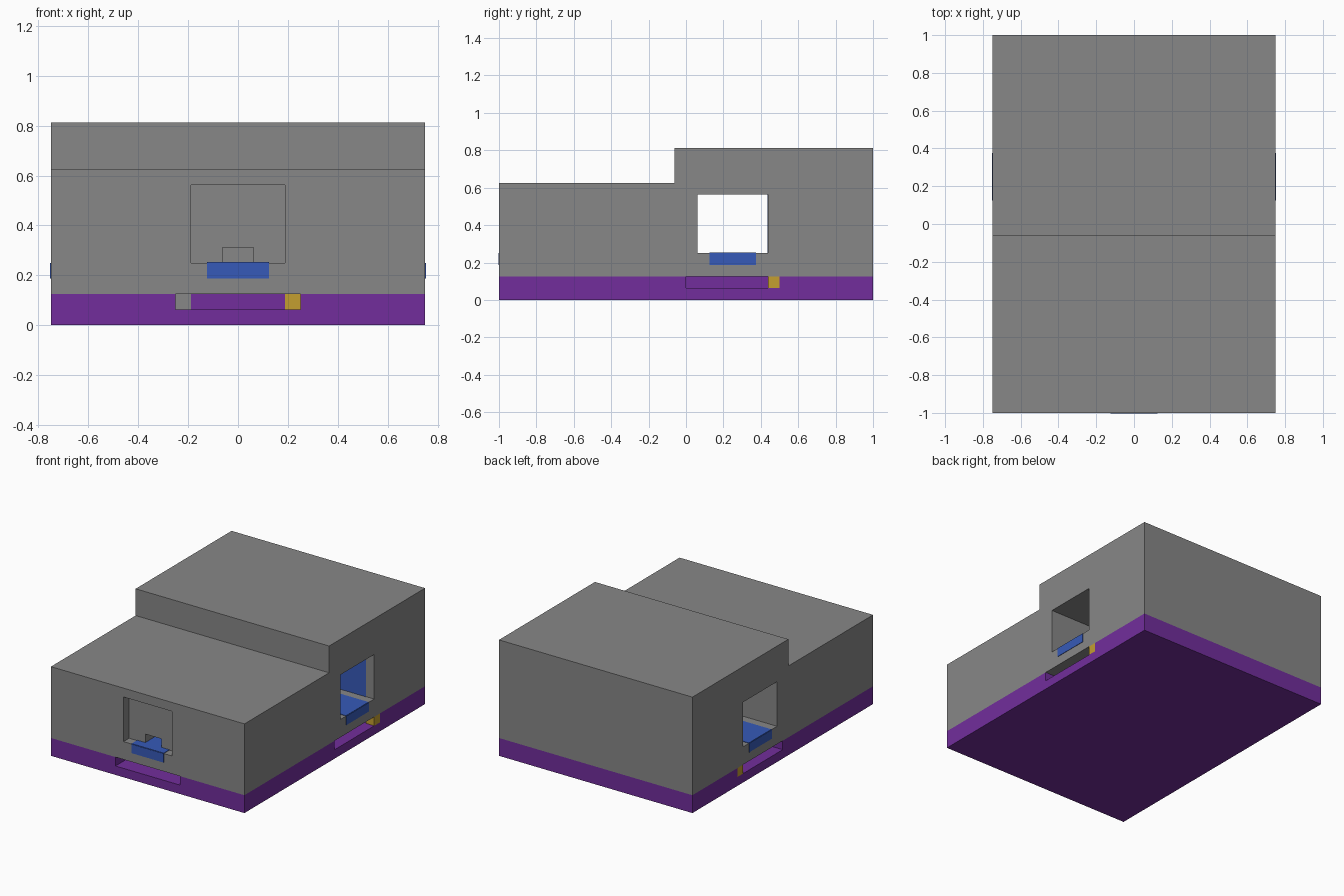
import bpy, bmesh

cube = bpy.data.objects.get("Cube")
if cube:
    bpy.data.objects.remove(cube, do_unlink=True)


def material(name, rgb):
    m = bpy.data.materials.new(name)
    m.use_nodes = True
    m.diffuse_color = (*rgb, 1)
    m.node_tree.nodes["Principled BSDF"].inputs["Base Color"].default_value = (*rgb, 1)
    return m


gray = material("stone gray", (0.245, 0.245, 0.245))
purple = material("base purple", (0.168, 0.027, 0.333))
blue = material("trim blue", (0.037, 0.102, 0.479))
yellow = material("marker yellow", (0.552, 0.342, 0.03))


def finish(name, bm, mat):
    bmesh.ops.recalc_face_normals(bm, faces=bm.faces)
    mesh = bpy.data.meshes.new(name)
    bm.to_mesh(mesh)
    bm.free()
    obj = bpy.data.objects.new(name, mesh)
    bpy.context.collection.objects.link(obj)
    mesh.materials.append(mat)
    return obj


def box(name, mat, xs, ys, zs):
    """Box spanning the given ranges."""
    bm = bmesh.new()
    bmesh.ops.create_cube(bm, size=1)
    for v in bm.verts:
        for i, (lo, hi) in enumerate((xs, ys, zs)):
            v.co[i] = hi if v.co[i] > 0 else lo
    return finish(name, bm, mat)


def cut(obj, xs, ys, zs):
    """Subtract a box and discard the cutter."""
    cutter = box("cutter", obj.data.materials[0], xs, ys, zs)
    cutter.hide_render = True
    mod = obj.modifiers.new("cut", "BOOLEAN")
    mod.operation = "DIFFERENCE"
    mod.solver = "EXACT"
    mod.object = cutter
    bpy.context.view_layer.objects.active = obj
    bpy.ops.object.modifier_apply(modifier=mod.name)
    bpy.data.objects.remove(cutter, do_unlink=True)


U = 1 / 16            # building unit
T = 0.003             # thickness of painted plates
W, L = 12 * U, 16 * U  # half width, half length
base_top, sill, head = 2 * U, 4 * U, 9 * U

# Stepped body from a side profile
bm = bmesh.new()
profile = [(-L, base_top), (L, base_top), (L, 13 * U), (-U, 13 * U), (-U, 10 * U), (-L, 10 * U)]
face = bm.faces.new([bm.verts.new((-W, y, z)) for y, z in profile])
ext = bmesh.ops.extrude_face_region(bm, geom=[face])
bmesh.ops.translate(bm, vec=(2 * W, 0, 0),
                    verts=[g for g in ext["geom"] if isinstance(g, bmesh.types.BMVert)])
body = finish("stepped_body", bm, gray)

# Side to side passage, front niche and its small outlet
cut(body, (-1, 1), (U, 7 * U), (sill, head))
cut(body, (-3 * U, 3 * U), (-L - U, -L + U), (sill, head))
cut(body, (-U, U), (-L - U, -L + 4 * U), (sill, 5 * U))

# Base with low slots open to the underside of the body
base = box("base", purple, (-W, W), (-L, L), (0, base_top))
depth = 2.5 * U
cut(base, (-4 * U, 4 * U), (-L - U, -L + depth), (U, base_top + U))
for s in (-1, 1):
    cut(base, sorted((s * (W - depth), s * (W + U))), (0, 8 * U), (U, base_top + U))

# Front trim: lip below the niche, niche floor and outlet floor
box("front_lip", blue, (-2 * U, 2 * U), (-L - T, -L), (3 * U, sill))
box("front_sill", blue, (-2 * U, 2 * U), (-L, -L + U), (sill, sill + T))
box("outlet_floor", blue, (-U, U), (-L + U, -L + 4 * U), (sill, sill + T))

# Passage floor and rear lining
box("passage_floor", blue, (-W, W), (2 * U, 6 * U), (sill, sill + T))
box("passage_lining", blue, (-W + U, W - U), (7 * U - T, 7 * U), (sill, head))

# Side trim and slot markers
for s, side in ((-1, "right"), (1, "left")):
    box(side + "_lip", blue, sorted((s * W, s * (W + T))), (2 * U, 6 * U), (3 * U, sill))
    box(side + "_marker", yellow, sorted((s * (W - U), s * W)), (7 * U, 8 * U), (U, base_top))

# Markers at the back of the front slot
for s, side, mat in ((-1, "right", gray), (1, "left", yellow)):
    box("front_slot_marker_" + side, mat, sorted((s * 3 * U, s * 4 * U)),
        (-L + depth - T, -L + depth), (U, base_top))
